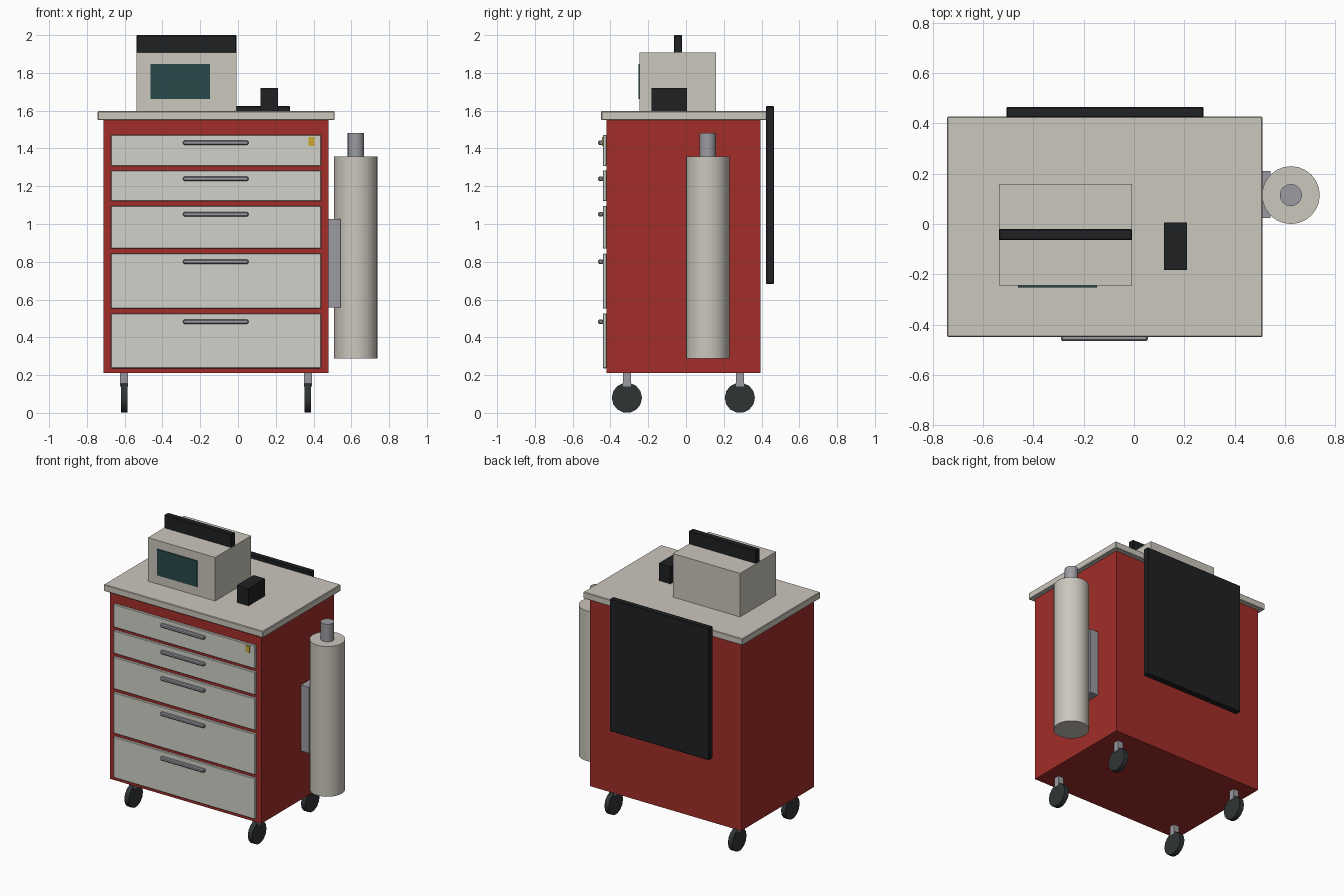
import bpy
from math import pi

if "Cube" in bpy.data.objects:
    bpy.data.objects.remove(bpy.data.objects["Cube"])


def material(name, r, g, b):
    m = bpy.data.materials.new(name)
    m.diffuse_color = (r, g, b, 1)
    m.use_nodes = True
    m.node_tree.nodes["Principled BSDF"].inputs["Base Color"].default_value = m.diffuse_color
    return m


RED = material("red_paint", 0.36, 0.027, 0.022)
CREAM = material("cream_plastic", 0.60, 0.57, 0.51)
PALE = material("drawer_paint", 0.64, 0.64, 0.59)
STEEL = material("steel", 0.33, 0.33, 0.36)
BLACK = material("black_plastic", 0.014, 0.015, 0.017)
RUBBER = material("rubber", 0.03, 0.034, 0.036)
SCREEN = material("dark_glass", 0.022, 0.065, 0.07)
YELLOW = material("brass_yellow", 0.6, 0.4, 0.03)


def box(name, x, y, z, mat, bevel=0.0):
    """Box from (min, max) pairs on each axis."""
    bpy.ops.mesh.primitive_cube_add(size=1, location=[sum(p) / 2 for p in (x, y, z)])
    ob = bpy.context.object
    ob.name = name
    ob.scale = [p[1] - p[0] for p in (x, y, z)]
    bpy.ops.object.transform_apply(location=False, rotation=False, scale=True)
    ob.data.materials.append(mat)
    if bevel:
        mod = ob.modifiers.new("edge", 'BEVEL')
        mod.width = bevel
        mod.segments = 1
    return ob


def cylinder(name, centre, radius, depth, sides, mat, axis='Z'):
    rot = (0, pi / 2, 0) if axis == 'X' else (0, 0, 0)
    bpy.ops.mesh.primitive_cylinder_add(vertices=sides, radius=radius, depth=depth,
                                        location=centre, rotation=rot)
    ob = bpy.context.object
    ob.name = name
    ob.data.materials.append(mat)
    bpy.ops.object.shade_smooth_by_angle(angle=0.7)
    return ob


# cabinet and worktop
box("cabinet_body", (-0.712, 0.48), (-0.422, 0.395), (0.21, 1.55), RED)
box("worktop", (-0.743, 0.511), (-0.45, 0.427), (1.55, 1.597), CREAM, 0.004)

# drawer fronts, each with a bar handle: bottom, top, handle height
drawers = [(1.308, 1.471, 1.43), (1.121, 1.284, 1.24), (0.869, 1.096, 1.052),
           (0.552, 0.843, 0.80), (0.236, 0.527, 0.483)]
for i, (low, high, grip) in enumerate(drawers, 1):
    box(f"drawer_front_{i}", (-0.673, 0.44), (-0.44, -0.42), (low, high), PALE, 0.003)
    box(f"drawer_handle_{i}", (-0.291, 0.055), (-0.465, -0.438),
        (grip - 0.012, grip + 0.012), STEEL, 0.006)
box("lock_tag", (0.373, 0.404), (-0.446, -0.438), (1.413, 1.46), YELLOW)

# casters
for side, x in (("left", -0.603), ("right", 0.37)):
    for end, y in (("front", -0.313), ("back", 0.285)):
        box(f"caster_stem_{end}_{side}", (x - 0.021, x + 0.021),
            (y - 0.021, y + 0.021), (0.14, 0.212), STEEL)
        cylinder(f"caster_wheel_{end}_{side}", (x, y, 0.08), 0.08, 0.035, 14, RUBBER, 'X')

# monitor with carry handle and screen
box("monitor_case", (-0.538, -0.008), (-0.245, 0.16), (1.597, 1.907), CREAM)
box("monitor_screen", (-0.462, -0.148), (-0.252, -0.243), (1.661, 1.847), SCREEN)
box("monitor_handle", (-0.538, -0.008), (-0.064, -0.02), (1.905, 2.0), BLACK, 0.004)

# small device on the worktop
box("paddle_unit", (0.119, 0.211), (-0.183, 0.005), (1.597, 1.72), BLACK)

# board hung on the back
box("back_board", (-0.507, 0.276), (0.423, 0.466), (0.683, 1.624), BLACK, 0.004)

# gas tank with bracket
box("tank_bracket", (0.478, 0.542), (0.024, 0.21), (0.557, 1.027), STEEL)
cylinder("gas_tank", (0.624, 0.115, 0.823), 0.115, 1.07, 24, CREAM)
cylinder("tank_valve", (0.624, 0.115, 1.418), 0.044, 0.13, 16, STEEL)
